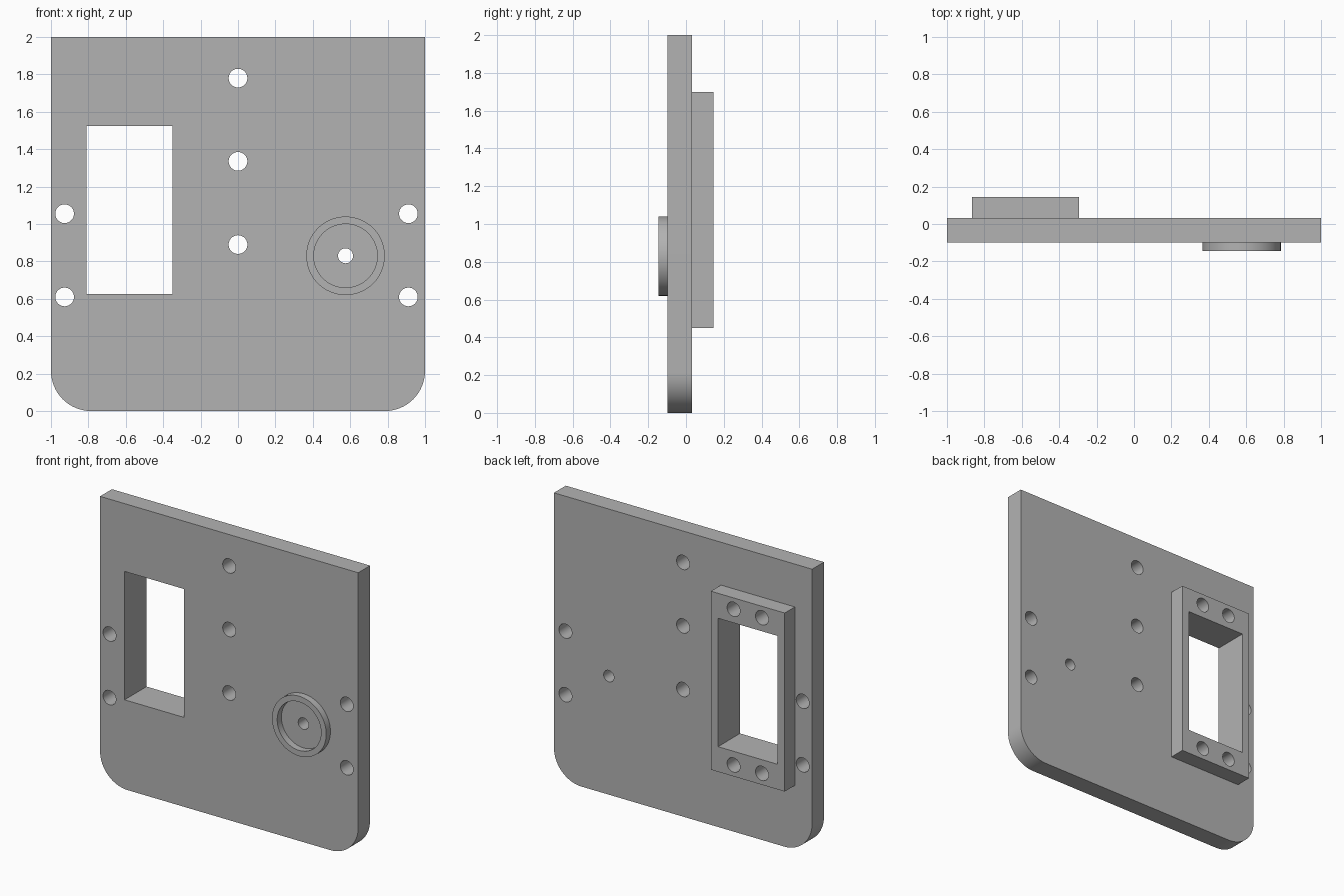
import bpy
import bmesh
from math import cos, sin, pi, radians

default = bpy.data.objects.get("Cube")
if default:
    bpy.data.objects.remove(default, do_unlink=True)

# Depth levels, front to back
RING_FRONT, PLATE_FRONT, PLATE_BACK, FRAME_BACK = -0.145, -0.098, 0.033, 0.145
HOLE_R = 0.05

grey = bpy.data.materials.new("plain grey")
grey.use_nodes = True
colour = (0.45, 0.45, 0.45, 1)
grey.diffuse_color = colour
grey.node_tree.nodes["Principled BSDF"].inputs["Base Color"].default_value = colour


def circle(x, z, r, n=48):
    return [(x + r * cos(2 * pi * i / n), z + r * sin(2 * pi * i / n)) for i in range(n)]


def rect(x0, x1, z0, z1):
    return [(x0, z0), (x1, z0), (x1, z1), (x0, z1)]


def prism(name, outline, y0, y1):
    """Extrude an x-z outline from y0 to y1."""
    bm = bmesh.new()
    face = bm.faces.new([bm.verts.new((x, y0, z)) for x, z in outline])
    out = bmesh.ops.extrude_face_region(bm, geom=[face])
    moved = [v for v in out["geom"] if isinstance(v, bmesh.types.BMVert)]
    bmesh.ops.translate(bm, verts=moved, vec=(0, y1 - y0, 0))
    bmesh.ops.recalc_face_normals(bm, faces=bm.faces)
    mesh = bpy.data.meshes.new(name)
    bm.to_mesh(mesh)
    bm.free()
    mesh.materials.append(grey)
    obj = bpy.data.objects.new(name, mesh)
    bpy.context.collection.objects.link(obj)
    return obj


def cut(obj, outlines, y0=-1, y1=1):
    """Cut each outline out of the part, then smooth its round walls."""
    bpy.ops.object.select_all(action="DESELECT")
    obj.select_set(True)
    bpy.context.view_layer.objects.active = obj
    for outline in outlines:
        cutter = prism("cutter", outline, y0, y1)
        cutter.hide_render = True
        mod = obj.modifiers.new("cut", "BOOLEAN")
        mod.operation = "DIFFERENCE"
        mod.solver = "EXACT"
        mod.object = cutter
        bpy.ops.object.modifier_apply(modifier=mod.name)
        bpy.data.objects.remove(cutter, do_unlink=True)
    bpy.ops.object.shade_smooth_by_angle(angle=radians(30))


# Plate outline: square top, rounded bottom corners
R, STEPS = 0.215, 16
right = [(1 - R + R * sin(a), R - R * cos(a))
         for a in (pi / 2 * i / STEPS for i in range(STEPS + 1))] + [(1, 2)]
left = [(-x, z) for x, z in reversed(right)]
plate = prism("plate", right + left, PLATE_FRONT, PLATE_BACK)

window = rect(-0.81, -0.35, 0.626, 1.525)
ring_x, ring_z = 0.575, 0.83
holes = [circle(0, z, HOLE_R) for z in (0.89, 1.335, 1.78)]
holes += [circle(x, z, HOLE_R) for x in (-0.927, 0.911) for z in (0.61, 1.055)]
cut(plate, holes + [window, circle(ring_x, ring_z, 0.04)])

# Window frame on the back, with four screw holes
frame = prism("window_frame", rect(-0.866, -0.294, 0.45, 1.70), PLATE_BACK, FRAME_BACK)
screw_holes = [circle(x, z, HOLE_R) for x in (-0.69, -0.47) for z in (0.53, 1.62)]
cut(frame, screw_holes + [window])

# Raised ring on the front
ring = prism("front_ring", circle(ring_x, ring_z, 0.21, 64), RING_FRONT, PLATE_FRONT)
cut(ring, [circle(ring_x, ring_z, 0.17, 64)])
